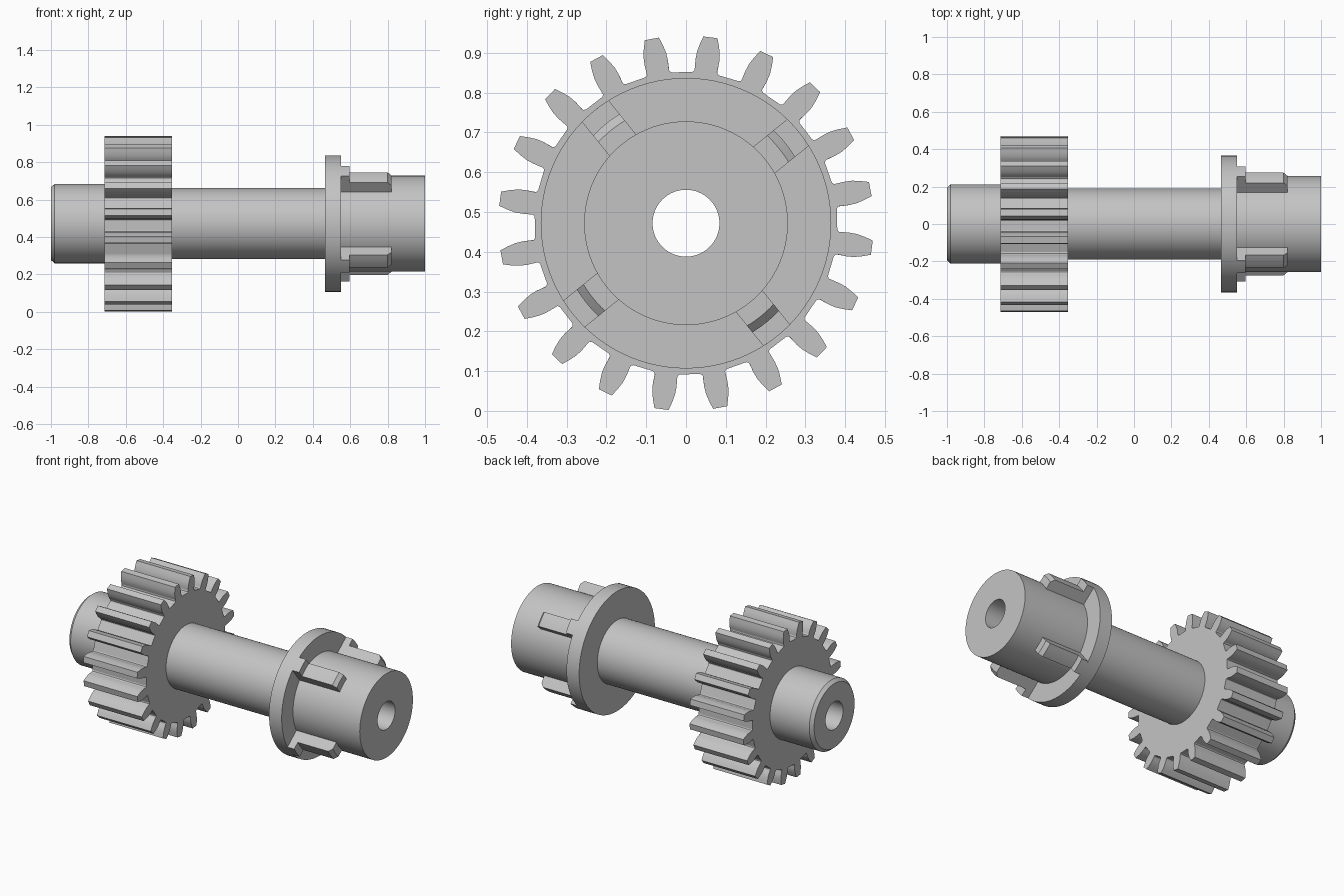
import bpy, bmesh
from math import sin, cos, tau, radians, sqrt

cube = bpy.data.objects.get("Cube")
if cube:
    bpy.data.objects.remove(cube)

AXIS_Z = 0.472
BORE = 0.084

steel = bpy.data.materials.new("grey steel")
steel.use_nodes = True
steel.diffuse_color = (0.55, 0.55, 0.55, 1)
steel.node_tree.nodes["Principled BSDF"].inputs["Base Color"].default_value = (0.55, 0.55, 0.55, 1)


def point(x, r, angle, side=0.0):
    """Point at radius r along a direction measured from straight up, shifted sideways."""
    return (x, r * sin(angle) + side * cos(angle),
            AXIS_Z + r * cos(angle) - side * sin(angle))


def finish(name, bm):
    bmesh.ops.recalc_face_normals(bm, faces=bm.faces)
    mesh = bpy.data.meshes.new(name)
    bm.to_mesh(mesh)
    bm.free()
    mesh.materials.append(steel)
    obj = bpy.data.objects.new(name, mesh)
    bpy.context.collection.objects.link(obj)
    bpy.ops.object.select_all(action='DESELECT')
    obj.select_set(True)
    bpy.context.view_layer.objects.active = obj
    bpy.ops.object.shade_smooth_by_angle(angle=radians(20))
    return obj


def bridge(bm, rings, closed):
    """Join matching closed rings with quads."""
    pairs = list(zip(rings, rings[1:]))
    if closed:
        pairs.append((rings[-1], rings[0]))
    for a, b in pairs:
        for i in range(len(a)):
            j = (i + 1) % len(a)
            bm.faces.new((a[i], a[j], b[j], b[i]))


def lathe(name, profile, steps=96):
    bm = bmesh.new()
    rings = [[bm.verts.new(point(x, r, tau * i / steps)) for i in range(steps)]
             for x, r in profile]
    bridge(bm, rings, True)
    return finish(name, bm)


def key(name, angle, sections, half=0.043, base=0.24, steps=6):
    """Rounded-top bar lofted through (x, top radius) sections."""
    bm = bmesh.new()
    rings = []
    for x, r in sections:
        ring = [bm.verts.new(point(x, base, angle, s)) for s in (half, -half)]
        for i in range(steps + 1):
            s = half * (2 * i / steps - 1)
            ring.append(bm.verts.new(point(x, sqrt(r * r - s * s), angle, s)))
        rings.append(ring)
    bridge(bm, rings, False)
    bm.faces.new(rings[0])
    bm.faces.new(rings[-1])
    return finish(name, bm)


# Hollow shaft with chamfered stub, flange and hub
lathe("shaft", [(-1, BORE), (-1, 0.195), (-0.98, 0.212), (-0.6, 0.212), (-0.6, 0.19),
                (0.465, 0.19), (0.465, 0.365), (0.55, 0.365), (0.55, 0.256),
                (1, 0.256), (1, BORE)])

# Spur gear: one tooth flank, mirrored and repeated
TEETH = 20
flank = [(0.379, 0.034), (0.383, 0.029), (0.392, 0.027), (0.412, 0.030),
         (0.430, 0.029), (0.450, 0.0245), (0.471, 0.018)]
tooth = [(r, -w) for r, w in flank] + [(r, w) for r, w in reversed(flank)]
bm = bmesh.new()
rings = [[], [], [], []]
for n in range(TEETH):
    a = radians(7.5) + tau * n / TEETH
    for i, (r, w) in enumerate(tooth):
        spread = tau / TEETH * (i / len(tooth) - 0.5)
        for ring, x in zip(rings[:2], (-0.715, -0.352)):
            ring.append(bm.verts.new(point(x, r, a, w)))
        for ring, x in zip(rings[2:], (-0.352, -0.715)):
            ring.append(bm.verts.new(point(x, 0.18, a + spread)))
bridge(bm, rings, True)
finish("gear", bm)

# Four keys on the hub, each with a taller tab against the flange
for n in range(4):
    a = radians(51) + tau * n / 4
    key(f"hub_key_{n + 1}", a, [(0.55, 0.321), (0.80, 0.321), (0.82, 0.30)])
    key(f"flange_tab_{n + 1}", a, [(0.55, 0.365), (0.595, 0.365)])
